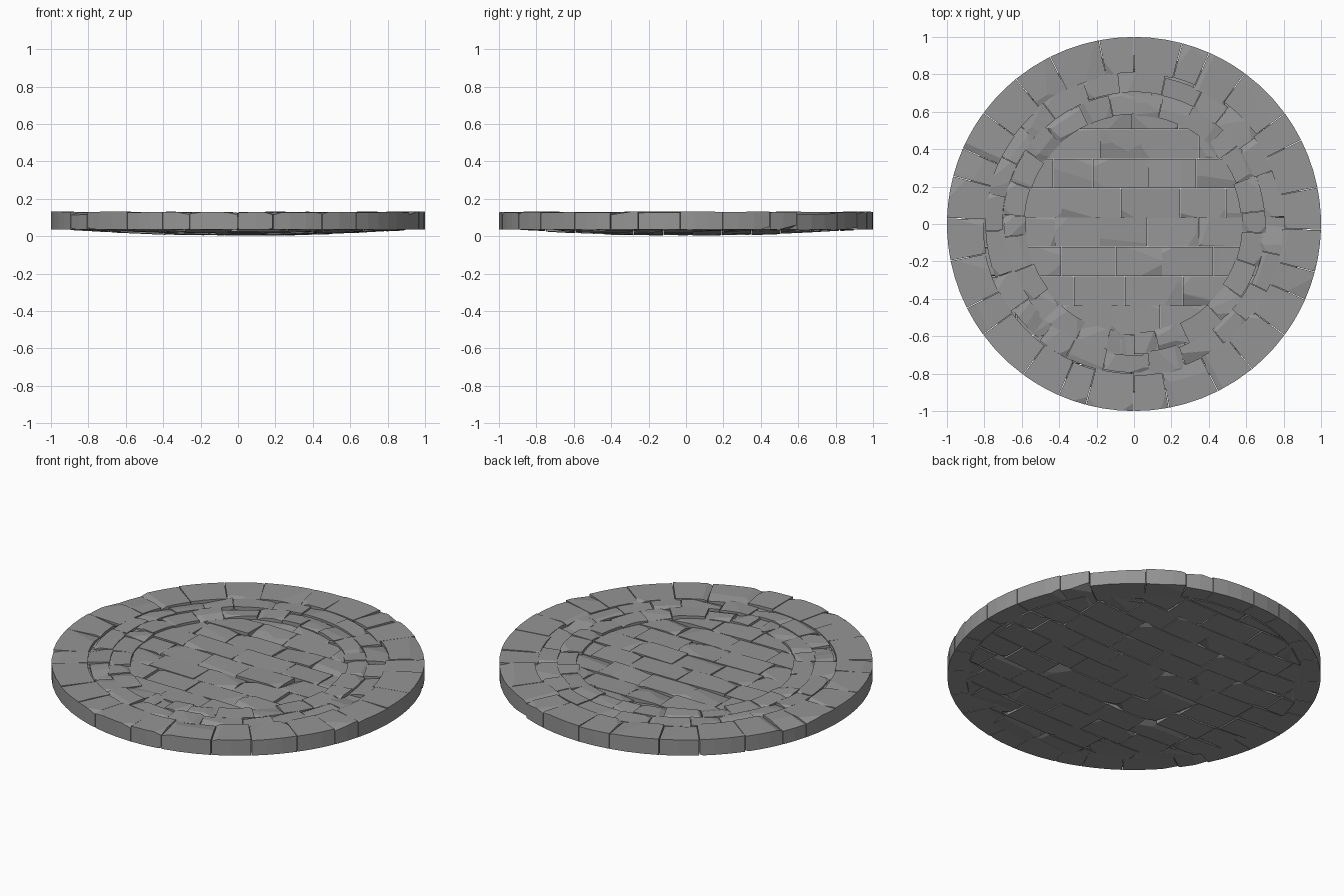
import bpy, bmesh, math, random
from mathutils import Vector

if "Cube" in bpy.data.objects:
    bpy.data.objects.remove(bpy.data.objects["Cube"])

random.seed(11)
stone = bpy.data.materials.new("grey stone")
stone.diffuse_color = (0.30, 0.30, 0.30, 1)
stone.use_nodes = True
stone.node_tree.nodes["Principled BSDF"].inputs["Base Color"].default_value = stone.diffuse_color


def slice_off(bm, point, normal):
    """Cut away everything beyond a plane and close the cut."""
    if not bm.verts:
        return
    res = bmesh.ops.bisect_plane(bm, geom=bm.verts[:] + bm.edges[:] + bm.faces[:],
                                 plane_co=point, plane_no=normal, clear_outer=True)
    edges = [e for e in res["geom_cut"] if isinstance(e, bmesh.types.BMEdge) and e.is_boundary]
    if edges:
        bmesh.ops.holes_fill(bm, edges=edges, sides=0)


def make_stone(outline, bottom, top, rough, bevel, chips, limit=None):
    """Chipped block over a counter-clockwise outline; bottom is a height or f(radius)."""
    bm = bmesh.new()
    cx = sum(p[0] for p in outline) / len(outline)
    cy = sum(p[1] for p in outline) / len(outline)
    tilt = [random.uniform(-rough, rough) for _ in range(2)]
    size = max(math.hypot(x - cx, y - cy) for x, y in outline)
    lows, highs = [], []
    for x, y in outline:
        low = bottom(math.hypot(x, y))
        high = top + (tilt[0] * (x - cx) + tilt[1] * (y - cy)) / size
        lows.append(bm.verts.new((x, y, low)))
        highs.append(bm.verts.new((x, y, high)))
    bm.faces.new(lows[::-1])
    bm.faces.new(highs)
    n = len(outline)
    for i in range(n):
        j = (i + 1) % n
        bm.faces.new((lows[i], lows[j], highs[j], highs[i]))
    # trim to the round plan
    if limit:
        for k in range(40):
            d = Vector((math.cos(k * math.tau / 40), math.sin(k * math.tau / 40), 0))
            if any(v.co.dot(d) > limit for v in bm.verts):
                slice_off(bm, d * limit, d)
    # worn edges
    if bm.verts:
        sharp = [e for e in bm.edges if len(e.link_faces) == 2 and e.calc_face_angle(0) > 0.7]
        bmesh.ops.bevel(bm, geom=sharp, offset=bevel, segments=1, affect="EDGES", clamp_overlap=True)
    # broken corners and flaked facets, above and below
    for _ in range(chips):
        if not bm.verts:
            break
        side = random.choice((1, 1, -1))
        a = random.uniform(0, math.tau)
        slope = random.uniform(0.1, 0.55)
        d = Vector((math.cos(a) * slope, math.sin(a) * slope, side)).normalized()
        far = max(bm.verts, key=lambda v: v.co.dot(d)).co
        slice_off(bm, far - d * random.uniform(0.004, 0.016), d)
    return bm


def build(name, stones):
    """Join the stones of one course into a single object."""
    whole = bmesh.new()
    for bm in stones:
        if bm.verts:
            bmesh.ops.recalc_face_normals(bm, faces=bm.faces[:])
            bmesh.ops.triangulate(bm, faces=bm.faces[:])
            tmp = bpy.data.meshes.new("tmp")
            bm.to_mesh(tmp)
            whole.from_mesh(tmp)
            bpy.data.meshes.remove(tmp)
        bm.free()
    mesh = bpy.data.meshes.new(name)
    whole.to_mesh(mesh)
    whole.free()
    mesh.materials.append(stone)
    bpy.context.collection.objects.link(bpy.data.objects.new(name, mesh))


def ring(name, joints, r0, r1, low, top, rough, bevel, chips, wobble):
    """Ring of wedge stones between the given joint angles (degrees)."""
    stones = []
    for a, b in zip(joints, joints[1:] + [joints[0] + 360]):
        steps = max(2, round((b - a) / 5))
        gap = 0.10
        angles = [math.radians(a + gap + (b - a - 2 * gap) * i / steps) for i in range(steps + 1)]
        inner = r0 + random.uniform(-wobble, wobble)
        outer = r1 + random.uniform(-wobble, wobble) * (r1 < 0.95)
        pts = [(outer * math.cos(t), outer * math.sin(t)) for t in angles]
        pts += [(inner * math.cos(t), inner * math.sin(t)) for t in reversed(angles)]
        stones.append(make_stone(pts, lambda r: low, top + random.uniform(-rough, rough) * 0.6,
                                 rough, bevel, chips))
    build(name, stones)


def spread(start, count, jitter):
    """Uneven joints over half a turn, repeated on the other half."""
    step = 180 / count
    half = [start + i * step + (random.uniform(-jitter, jitter) if i else 0) for i in range(count)]
    return half + [a + 180 for a in half]


# brick floor, running under the rings, with a shallow bowl-shaped underside
seams = {2: 0.04, 1: 0.08, 0: -0.07, -1: 0.07, -2: 0.15, -3: -0.05, -4: -0.12}
pitch = 0.157
bricks = []
for k in range(-6, 6):
    y0, y1 = 0.035 + pitch * k, 0.035 + pitch * (k + 1)
    seam = seams.get(k, random.uniform(-0.1, 0.1))
    cuts = [seam]
    while cuts[-1] < 0.9:
        cuts.append(cuts[-1] + random.uniform(0.2, 0.33))
    while cuts[0] > -0.9:
        cuts.insert(0, cuts[0] - random.uniform(0.2, 0.33))
    for x0, x1 in zip(cuts, cuts[1:]):
        g = 0.001
        outline = [(x0 + g, y0 + g), (x1 - g, y0 + g), (x1 - g, y1 - g), (x0 + g, y1 - g)]
        lift = random.uniform(0, 0.007)
        bricks.append(make_stone(outline, lambda r: lift + 0.034 * min(1, r / 0.92) ** 2,
                                 0.108 + random.uniform(-0.004, 0.004), 0.004, 0.005, 3, 0.90))
build("floor_bricks", bricks)

# two uneven inner courses and the broad rim
ring("inner_course", spread(90, 13, 3), 0.58, 0.70, 0.03, 0.121, 0.005, 0.006, 3, 0.008)
ring("middle_course", spread(96, 12, 4), 0.695, 0.805, 0.035, 0.124, 0.005, 0.007, 3, 0.012)
ring("rim_stones", spread(90, 14, 2.5), 0.80, 1.0, 0.036, 0.128, 0.003, 0.010, 2, 0.012)
